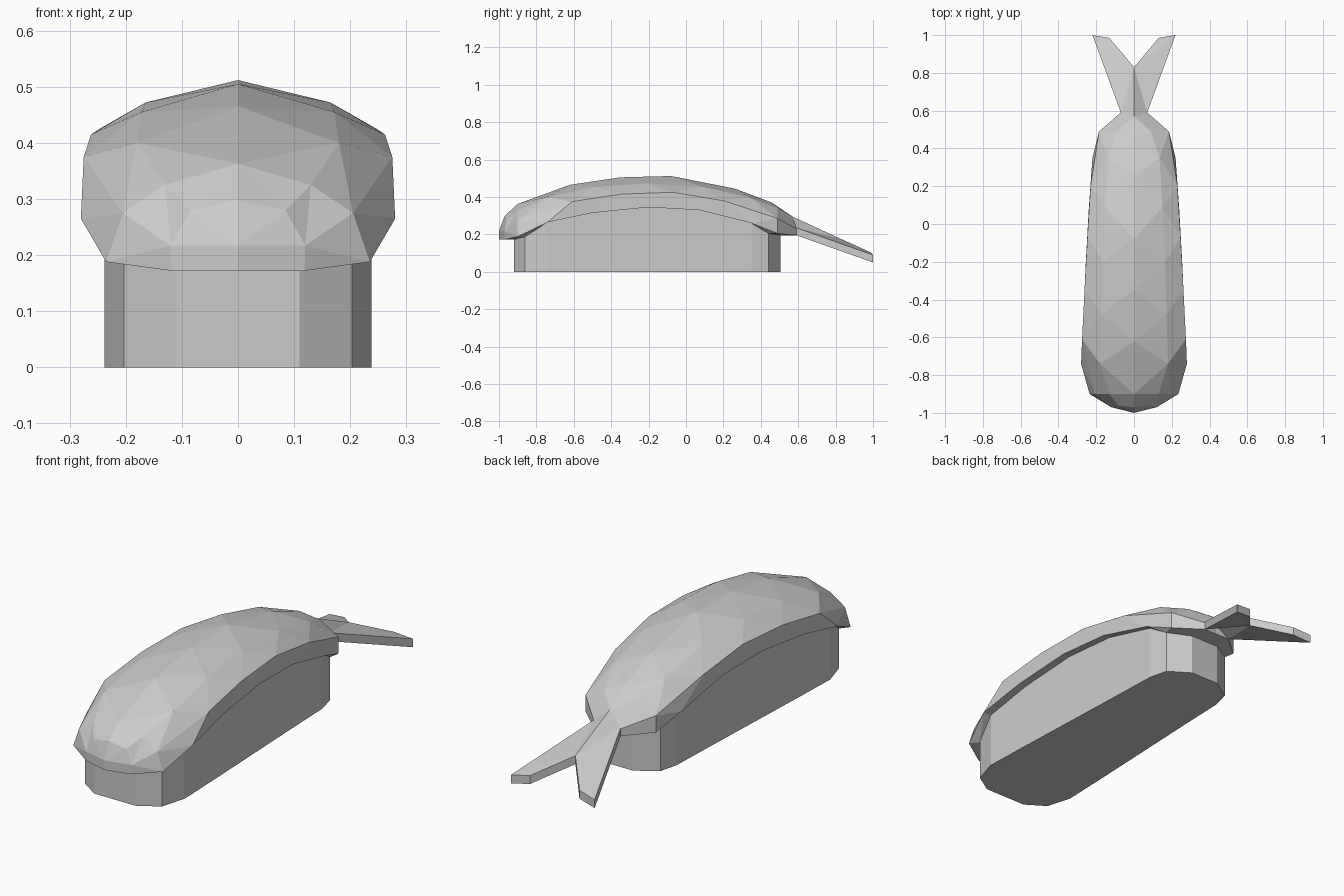
import bpy, bmesh
from mathutils import Vector

if "Cube" in bpy.data.objects:
    bpy.data.objects.remove(bpy.data.objects["Cube"])


def zip_lines(bm, a, b):
    """Triangulate between two polylines, always taking the shorter diagonal."""
    a, b = [Vector(p) for p in a], [Vector(p) for p in b]
    i = j = 0
    while i < len(a) - 1 or j < len(b) - 1:
        step_a = j == len(b) - 1 or (
            i < len(a) - 1 and (a[i + 1] - b[j]).length <= (a[i] - b[j + 1]).length)
        tri = [a[i], b[j], a[i + 1] if step_a else b[j + 1]]
        if step_a:
            i += 1
        else:
            j += 1
        if (tri[1] - tri[0]).cross(tri[2] - tri[0]).length < 1e-7:
            continue
        for s in (1, -1):
            bm.faces.new([bm.verts.new((s * p.x, p.y, p.z)) for p in tri])


def finish(name, bm):
    bmesh.ops.remove_doubles(bm, verts=bm.verts, dist=0.0005)
    bmesh.ops.recalc_face_normals(bm, faces=bm.faces)
    mesh = bpy.data.meshes.new(name)
    bm.to_mesh(mesh)
    bm.free()
    ob = bpy.data.objects.new(name, mesh)
    bpy.context.collection.objects.link(ob)
    return ob


# Half contours of the topping, front to back, on the +x side
edge = [(0, -1, .172), (.118, -.97, .172), (.235, -.9, .188), (.28, -.74, .265),
        (.268, -.5, .315), (.255, -.2, .345), (.24, .07, .33), (.22, .35, .26),
        (.185, .49, .205), (.07, .59, .195), (0, .59, .195)]
side = [(0, -1, .217), (.12, -.97, .217), (.205, -.9, .275), (.275, -.61, .375),
        (.262, -.35, .415), (.247, -.07, .425), (.23, .2, .38), (.185, .49, .285),
        (.07, .59, .23), (0, .57, .295)]
crown = [(0, -.97, .298), (.085, -.96, .28), (.13, -.9, .325), (.18, -.74, .40),
         (.172, -.48, .455), (.165, -.2, .472), (.15, .09, .455), (.135, .35, .395),
         (.09, .49, .34), (0, .57, .295)]
ridge = [(0, -.97, .298), (0, -.9, .363), (0, -.62, .465), (0, -.35, .505), (0, -.08, .512),
         (0, .26, .445), (0, .46, .37), (0, .57, .295)]

# Rice outline; its top follows the topping edge
plan = [(0, -.92), (.11, -.92), (.203, -.86), (.238, -.74), (.23, -.5), (.218, -.2),
        (.207, .07), (.197, .35), (.175, .44), (.075, .505), (0, .505)]
rice_top = [(x, y, e[2]) for (x, y), e in zip(plan, edge)]
rice_bottom = [(x, y, 0) for x, y in plan]

# Rice block
bm = bmesh.new()
zip_lines(bm, rice_top, rice_bottom)
loop = rice_bottom + [(-x, y, z) for x, y, z in rice_bottom[-2:0:-1]]
bm.faces.new([bm.verts.new(p) for p in loop])
finish("rice", bm)

# Domed topping with a narrow lip under its rim
bm = bmesh.new()
for low, high in ((rice_top, edge), (edge, side), (side, crown), (crown, ridge)):
    zip_lines(bm, low, high)
finish("topping", bm)

# Forked tail: folded slab with two lobes
bm = bmesh.new()
T = .04
root, hip = (0, .57, .295), (.07, .59, .235)
tip, inner, notch = (.22, 1, .09), (.13, .985, .105), (0, .83, .175)
drop = lambda p: (p[0], p[1], p[2] - T)
for f in (lambda p: p, drop):
    zip_lines(bm, [f(root), f(notch)], [f(hip)])
    zip_lines(bm, [f(notch), f(inner)], [f(hip), f(tip)])
rim = [root, hip, tip, inner, notch]
zip_lines(bm, rim, [drop(p) for p in rim])
finish("tail", bm)
